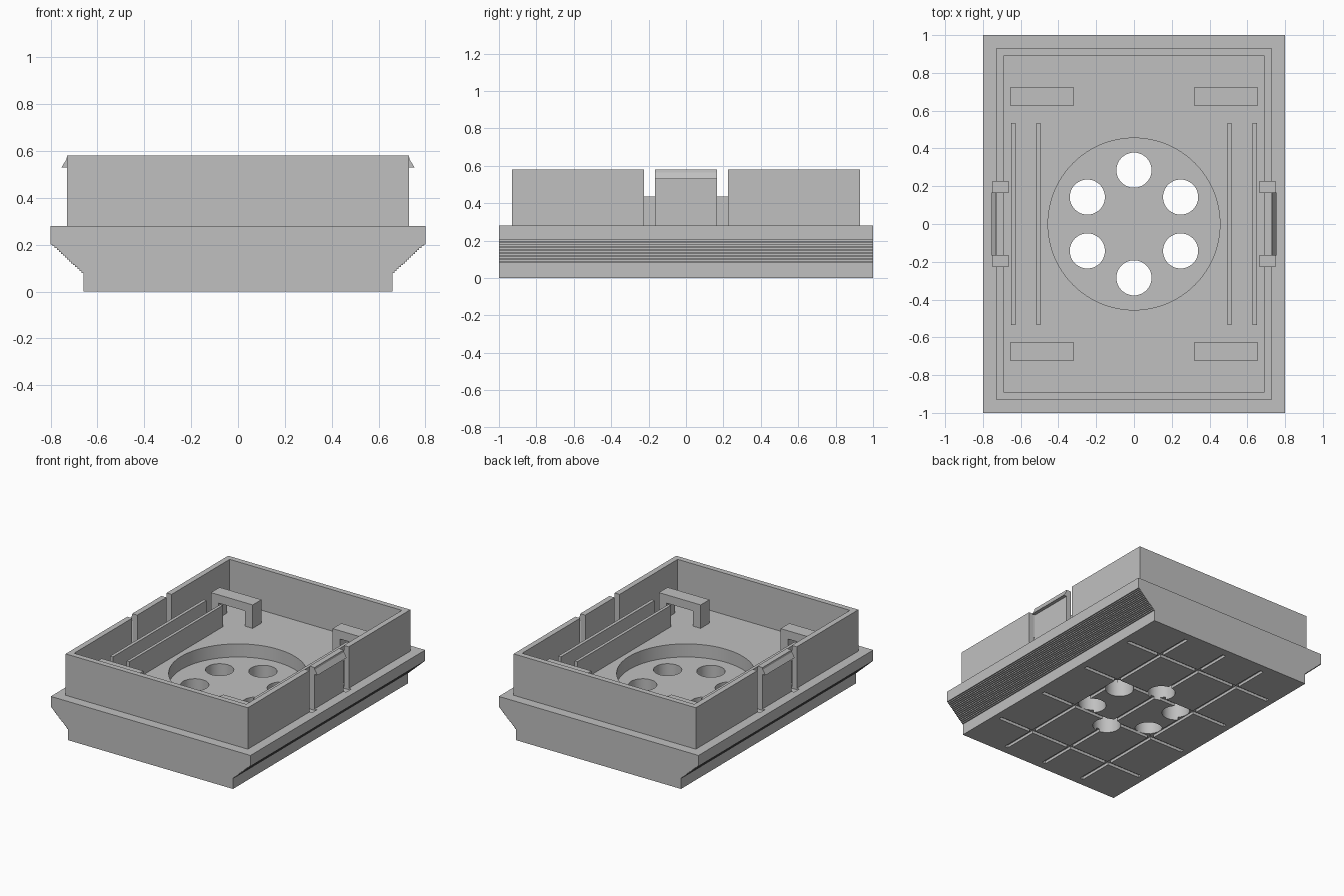
import bpy, bmesh, math
from mathutils import Vector

if "Cube" in bpy.data.objects:
    bpy.data.objects.remove(bpy.data.objects["Cube"])

grey = bpy.data.materials.new("silver_grey")
grey.diffuse_color = (0.527, 0.527, 0.527, 1)
grey.use_nodes = True
grey.node_tree.nodes["Principled BSDF"].inputs["Base Color"].default_value = grey.diffuse_color

FLOOR, RIM = 0.28, 0.58


def prism(name, points, offset):
    """Extrude a closed 3D outline along an offset vector."""
    bm = bmesh.new()
    face = bm.faces.new([bm.verts.new(p) for p in points])
    grown = bmesh.ops.extrude_face_region(bm, geom=[face])["geom"]
    bmesh.ops.translate(bm, vec=Vector(offset),
                        verts=[v for v in grown if isinstance(v, bmesh.types.BMVert)])
    bmesh.ops.recalc_face_normals(bm, faces=bm.faces)
    mesh = bpy.data.meshes.new(name)
    bm.to_mesh(mesh)
    bm.free()
    mesh.materials.append(grey)
    obj = bpy.data.objects.new(name, mesh)
    bpy.context.collection.objects.link(obj)
    return obj


def box(name, x0, x1, y0, y1, z0, z1):
    return prism(name, [(x0, y0, z0), (x1, y0, z0), (x1, y1, z0), (x0, y1, z0)],
                 (0, 0, z1 - z0))


def cylinder(name, x, y, r, z0, z1, sides=64):
    ring = [(x + r * math.cos(2 * math.pi * i / sides),
             y + r * math.sin(2 * math.pi * i / sides), z0) for i in range(sides)]
    return prism(name, ring, (0, 0, z1 - z0))


def cut(target, cutter):
    cutter.hide_render = True
    mod = target.modifiers.new("cut", 'BOOLEAN')
    mod.operation, mod.solver, mod.object = 'DIFFERENCE', 'EXACT', cutter
    bpy.context.view_layer.objects.active = target
    bpy.ops.object.modifier_apply(modifier=mod.name)
    bpy.data.objects.remove(cutter)


# Base: profile with finely stepped undercuts on both long sides
STEPS = 16
half = [(0.66, 0.0)]
for i in range(STEPS):
    z = 0.08 + 0.13 * i / STEPS
    half += [(0.66 + 0.14 * i / STEPS, z), (0.66 + 0.14 * (i + 1) / STEPS, z)]
half.append((0.80, FLOOR))
profile = half + [(-x, z) for x, z in reversed(half)]
base = prism("base", [(x, -1, z) for x, z in profile], (0, 2, 0))

# Round recess with a ring of six drain holes
cut(base, cylinder("recess_cutter", 0, 0, 0.455, 0.185, 0.4, 96))
for i in range(6):
    a = math.radians(90 + 60 * i)
    cut(base, cylinder("hole_cutter", 0.285 * math.cos(a), 0.285 * math.sin(a),
                       0.093, -0.1, 0.3, 48))

# Grid of grooves in the underside
G = 0.014
for x in (-0.33, 0, 0.33):
    cut(base, box("groove_cutter", x - G, x + G, -0.94, 0.94, -0.1, 0.02))
for y in (-0.667, -0.222, 0.222, 0.667):
    cut(base, box("groove_cutter", -0.61, 0.61, y - G, y + G, -0.1, 0.02))

# Shallow pockets in the floor below the wall gaps
for s in (-1, 1):
    for t in (-1, 1):
        x, y = sorted((s * 0.665, s * 0.75)), sorted((t * 0.167, t * 0.225))
        cut(base, box("pocket_cutter", *x, *y, 0.27, 0.4))

# Rim wall: two U-shaped halves
for t, name in ((-1, "front_wall"), (1, "back_wall")):
    outline = [(0.73, 0.225), (0.73, 0.93), (-0.73, 0.93), (-0.73, 0.225),
               (-0.69, 0.225), (-0.69, 0.89), (0.69, 0.89), (0.69, 0.225)]
    prism(name, [(x, t * y, FLOOR) for x, y in outline], (0, 0, RIM - FLOOR))

for s, side in ((-1, "left"), (1, "right")):
    # Snap clip between the gaps, with a hooked lip
    clip = [(0.69, 0.27), (0.73, 0.27), (0.73, 0.53), (0.754, 0.53),
            (0.732, 0.565), (0.73, RIM), (0.69, RIM)]
    prism(side + "_clip", [(s * x, -0.167, z) for x, z in clip], (0, 0.334, 0))

    # Pair of long guide rails
    for x0, x1, pos in ((0.495, 0.517, "inner"), (0.627, 0.65, "outer")):
        box(f"{side}_{pos}_rail", *sorted((s * x0, s * x1)), -0.535, 0.535, FLOOR, 0.435)

    # Bridge-shaped brackets near the corners
    arch = [(0.32, FLOOR), (0.38, FLOOR), (0.38, 0.39), (0.595, 0.39),
            (0.595, FLOOR), (0.655, FLOOR), (0.655, 0.45), (0.32, 0.45)]
    for y0, end in ((-0.725, "front"), (0.625, "back")):
        prism(f"{end}_{side}_bracket", [(s * x, y0, z) for x, z in arch], (0, 0.1, 0))

# Smooth the round cuts while keeping edges sharp
bpy.ops.object.select_all(action='DESELECT')
base.select_set(True)
bpy.context.view_layer.objects.active = base
bpy.ops.object.shade_smooth_by_angle(angle=math.radians(30))
